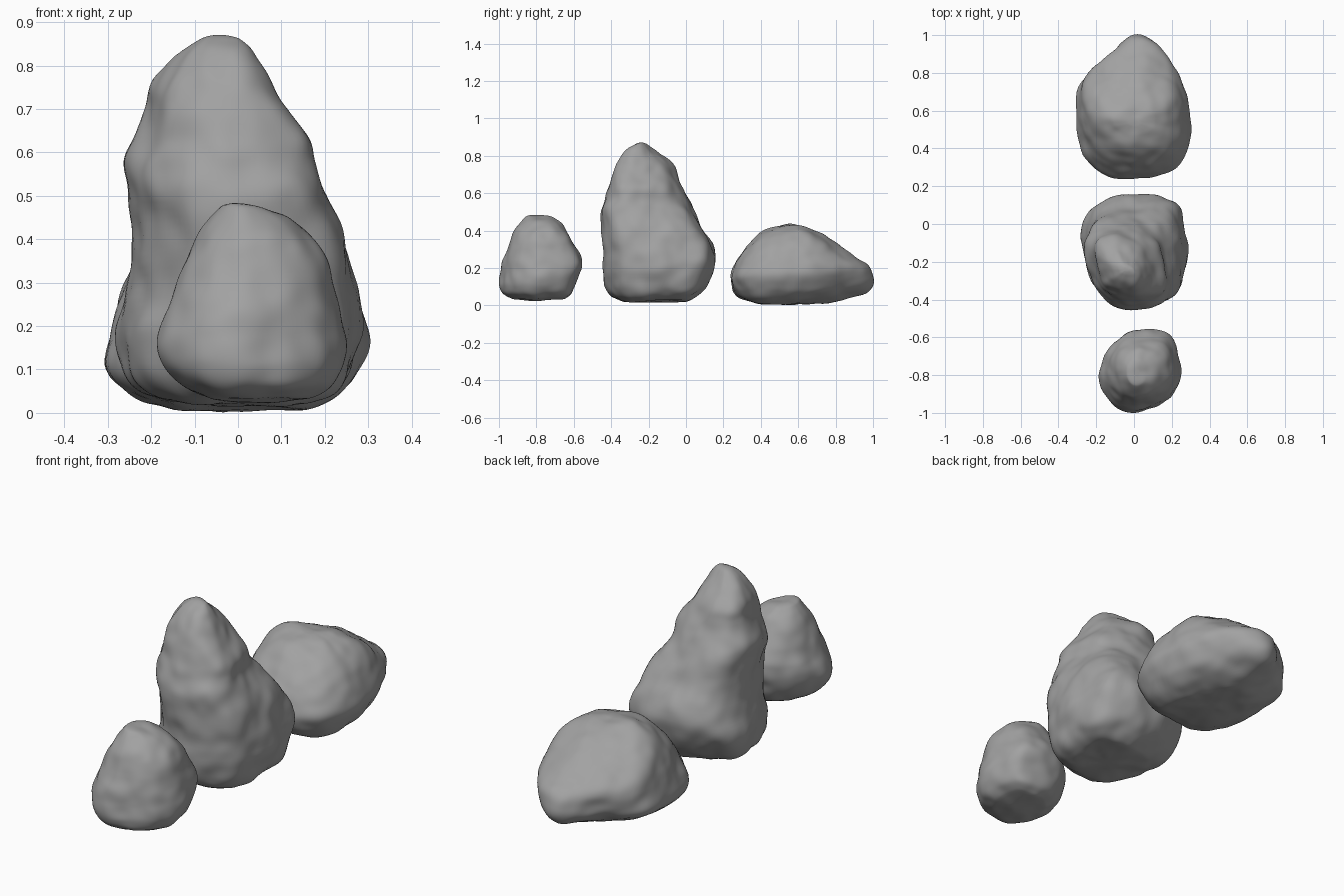
import bpy, bmesh, math
from mathutils import Vector, noise

if "Cube" in bpy.data.objects:
    bpy.data.objects.remove(bpy.data.objects["Cube"])

SEG, SUB = 96, 6

stone = bpy.data.materials.new("stone_grey")
stone.diffuse_color = (0.36, 0.36, 0.36, 1)
stone.use_nodes = True
stone.node_tree.nodes["Principled BSDF"].inputs["Base Color"].default_value = stone.diffuse_color

def catmull(a, b, c, d, t):
    return [0.5 * (2*q + (r-p)*t + (2*p-5*q+4*r-s)*t*t + (3*q-p-3*r+s)*t**3)
            for p, q, r, s in zip(a, b, c, d)]

def fit(pts):
    """Scale points to a -1..1 box."""
    lo = [min(p[c] for p in pts) for c in (0, 1)]
    hi = [max(p[c] for p in pts) for c in (0, 1)]
    return [tuple(2*(p[c]-lo[c])/(hi[c]-lo[c])-1 for c in (0, 1)) for p in pts]

def unit_outline(pts):
    """Smooth closed plan outline, resampled by angle and fitted to a -1..1 box."""
    polar = sorted((math.atan2(y, x) % math.tau, math.hypot(x, y)) for x, y in fit(pts))
    polar = [(polar[-1][0]-math.tau, polar[-1][1])] + polar + [(polar[0][0]+math.tau, polar[0][1])]
    out = []
    for i in range(SEG):
        a = math.tau*i/SEG
        for (a0, r0), (a1, r1) in zip(polar, polar[1:]):
            if a0 <= a <= a1:
                # where the ray meets the straight chord between the points
                den = r0*math.sin(a-a0) + r1*math.sin(a1-a)
                r = r0*r1*math.sin(a1-a0)/den if den > 1e-6 else r0
                out.append((r*math.cos(a), r*math.sin(a)))
                break
    for _ in range(6):
        n = len(out)
        out = [tuple((out[k-1][c] + 2*out[k][c] + out[(k+1) % n][c])/4 for c in (0, 1))
               for k in range(n)]
    return fit(out)

def rock(name, plan, top_plan, levels, seed, rough, blend):
    """Loft plan into top_plan through levels (z, xmin, xmax, ymin, ymax), then roughen."""
    low, high = unit_outline(plan), unit_outline(top_plan)
    L = [levels[0]] + levels + [levels[-1]]
    rows = []
    for i in range(1, len(L)-2):
        rows += [catmull(*L[i-1:i+3], k/SUB) for k in range(SUB)]
    rows.append(levels[-1])
    top = levels[-1][0]
    bm = bmesh.new()
    rings = []

    def ring(row, s=1.0, dz=0.0):
        z, x0, x1, y0, y1 = row
        w = min(1, (z/top)**blend)
        pts = fit([(a[0]*(1-w)+b[0]*w, a[1]*(1-w)+b[1]*w) for a, b in zip(low, high)])
        rings.append([bm.verts.new(((x0+x1)/2 + s*x*(x1-x0)/2,
                                    (y0+y1)/2 + s*y*(y1-y0)/2, z+dz)) for x, y in pts])

    for s in (0.1, 0.3, 0.5, 0.7, 0.87):
        ring(rows[0], s, -0.008*(1-s*s))
    for r in rows:
        ring(r)
    for s in (0.85, 0.65, 0.4, 0.15):
        ring(rows[-1], s, 0.01*(1-s*s))
    for a, b in zip(rings, rings[1:]):
        for k in range(SEG):
            m = (k+1) % SEG
            bm.faces.new((a[k], a[m], b[m], b[k]))
    bm.faces.new(rings[0][::-1])
    bm.faces.new(rings[-1])
    for _ in range(3):
        bmesh.ops.smooth_vert(bm, verts=bm.verts, factor=0.5,
                              use_axis_x=True, use_axis_y=True, use_axis_z=True)
    bm.normal_update()
    off = Vector((seed*3.1, seed*7.7, seed*1.3))
    moves = []
    for v in bm.verts:
        d = rough*noise.noise(v.co*7+off) + rough*0.45*noise.noise(v.co*15+off)
        moves.append(v.normal*d)
    for v, m in zip(bm.verts, moves):
        v.co += m
        v.co.z = max(v.co.z, 0)
    bmesh.ops.recalc_face_normals(bm, faces=bm.faces)
    me = bpy.data.meshes.new(name)
    bm.to_mesh(me)
    bm.free()
    me.polygons.foreach_set("use_smooth", [True]*len(me.polygons))
    me.materials.append(stone)
    bpy.context.collection.objects.link(bpy.data.objects.new(name, me))

# Small front boulder
circle = [(math.cos(k*math.tau/16), math.sin(k*math.tau/16)) for k in range(16)]
rock("small_rock",
     [(-.18, -.8), (-.15, -.67), (-.03, -.57), (.08, -.56), (.2, -.58), (.24, -.7),
      (.245, -.82), (.2, -.9), (.1, -.97), (0, -1), (-.1, -.96), (-.155, -.88)],
     circle,
     [(.035, -.08, .17, -.92, -.65), (.06, -.13, .215, -.98, -.615),
      (.1, -.168, .238, -1, -.6), (.15, -.182, .248, -.997, -.58),
      (.2, -.175, .243, -.99, -.56), (.25, -.16, .235, -.983, -.56),
      (.3, -.142, .22, -.965, -.58), (.35, -.125, .205, -.945, -.605),
      (.4, -.1, .175, -.92, -.628), (.45, -.07, .125, -.885, -.66),
      (.48, -.04, .07, -.855, -.71)], 1, 0.013, 2)

# Tall middle boulder, its peak stretched along one diagonal
rock("tall_rock",
     [(-.29, -.07), (-.25, .05), (-.1, .13), (.12, .16), (.25, .1), (.28, 0),
      (.28, -.2), (.25, -.36), (.12, -.43), (0, -.46), (-.12, -.43), (-.21, -.35),
      (-.26, -.22)],
     [(1, -.5), (.85, -.85), (.4, -1), (-.15, -.9), (-.65, -.6), (-.95, 0),
      (-1, .45), (-.85, .85), (-.4, 1), (.1, .75), (.5, .4), (.85, 0)],
     [(.025, -.16, .17, -.35, 0), (.05, -.22, .22, -.405, .05),
      (.1, -.265, .26, -.43, .105), (.2, -.28, .28, -.44, .155),
      (.3, -.255, .265, -.445, .15), (.4, -.245, .245, -.455, .1),
      (.5, -.255, .2, -.46, .05), (.57, -.262, .172, -.43, .018),
      (.63, -.235, .165, -.41, -.01), (.7, -.208, .115, -.4, -.04),
      (.75, -.2, .085, -.375, -.065), (.8, -.165, .055, -.345, -.125),
      (.84, -.125, .03, -.31, -.17), (.863, -.085, .005, -.275, -.205)], 2, 0.014, 1.8)

# Low back boulder with a pointed nose, fuller shoulders above
rock("low_rock",
     [(.02, 1), (.1, .93), (.16, .82), (.24, .7), (.28, .55), (.3, .45), (.26, .33),
      (.15, .27), (-.1, .245), (-.2, .28), (-.28, .36), (-.29, .45), (-.305, .6),
      (-.3, .68), (-.25, .78), (-.15, .82), (-.07, .94)],
     [(1, .2), (.95, .7), (.65, .95), (.1, 1), (-.5, .95), (-.88, .7), (-1, .25),
      (-.85, -.35), (-.5, -.75), (0, -1), (.6, -.85), (.93, -.4)],
     [(.012, -.16, .15, .36, .76), (.035, -.23, .22, .29, .87),
      (.07, -.285, .265, .255, .96), (.11, -.308, .29, .24, 1),
      (.16, -.303, .304, .238, 1), (.21, -.292, .295, .26, .98),
      (.26, -.28, .275, .285, .91), (.31, -.255, .25, .315, .83),
      (.36, -.215, .215, .365, .75), (.4, -.165, .17, .415, .67),
      (.425, -.11, .11, .47, .61)], 3, 0.013, 1.4)
